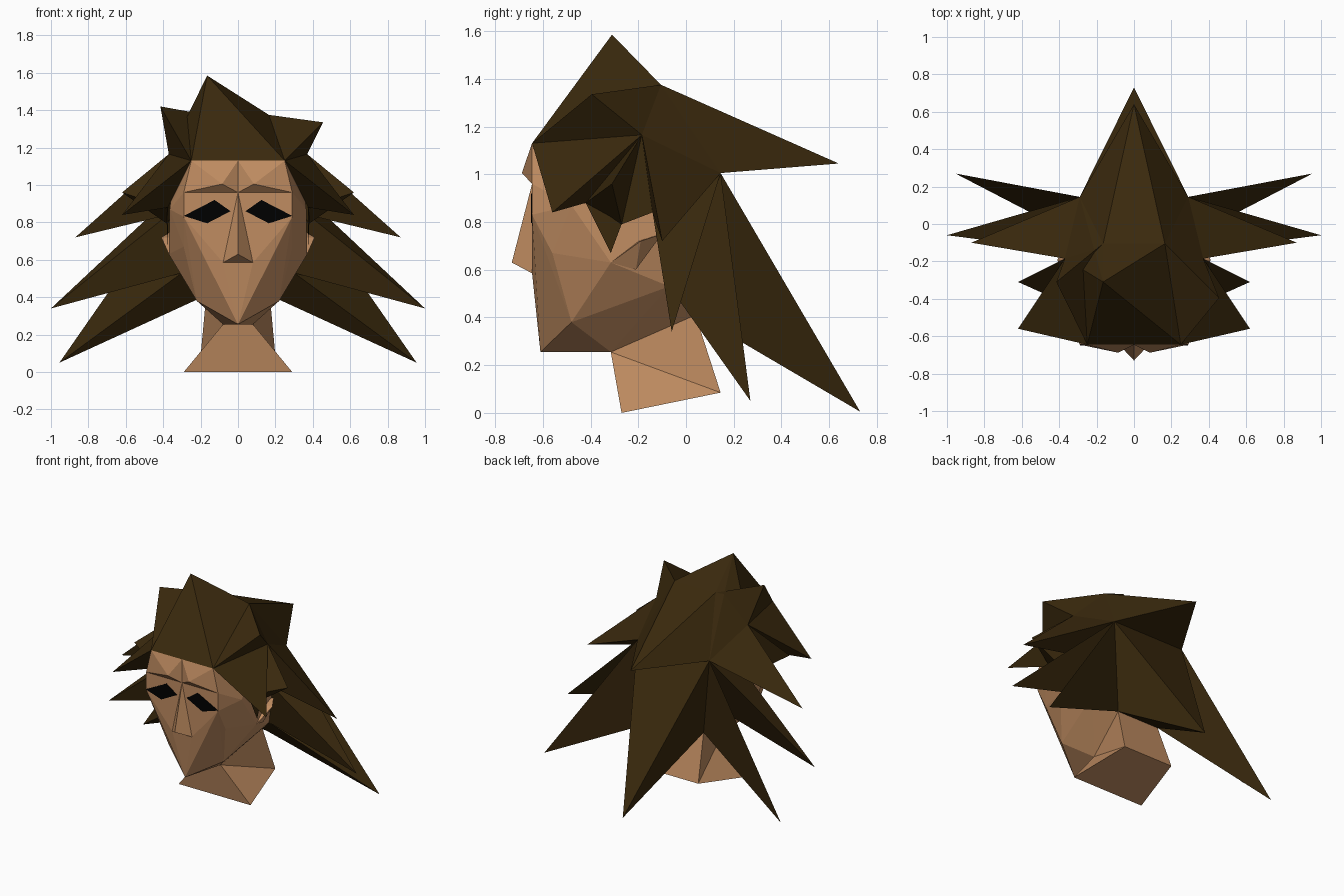
import bpy, bmesh

if "Cube" in bpy.data.objects:
    bpy.data.objects.remove(bpy.data.objects["Cube"])

def material(name, rgb):
    m = bpy.data.materials.new(name)
    m.diffuse_color = (*rgb, 1)
    m.use_nodes = True
    m.node_tree.nodes["Principled BSDF"].inputs["Base Color"].default_value = m.diffuse_color
    return m

SKIN = material("skin", (0.53, 0.265, 0.12))
HAIR = material("hair", (0.042, 0.022, 0.004))
BLACK = material("eye_black", (0, 0, 0))

def flip(p):
    return (-p[0], p[1], p[2])

def both(points):
    # symmetric point set; centre points are kept once
    return list(points) + [flip(p) for p in points if p[0]]

def hull(name, points, mat):
    bm = bmesh.new()
    for p in points:
        bm.verts.new(p)
    bmesh.ops.convex_hull(bm, input=bm.verts[:])
    loose = [v for v in bm.verts if not v.link_faces]
    bmesh.ops.delete(bm, geom=loose, context='VERTS')
    bmesh.ops.recalc_face_normals(bm, faces=bm.faces[:])
    me = bpy.data.meshes.new(name)
    bm.to_mesh(me)
    bm.free()
    me.materials.append(mat)
    ob = bpy.data.objects.new(name, me)
    bpy.context.collection.objects.link(ob)
    return ob

def pair(name, points, mat):
    hull("right_" + name, points, mat)
    hull("left_" + name, [flip(p) for p in points], mat)

# Shared joints of the hair and neck (right side)
HAIRLINE = (0.25, -0.645, 1.13)
TEMPLE = (0.37, -0.185, 1.165)
NAPE = (0.29, 0.145, 1.005)
CROWN = (0.165, -0.105, 1.375)
PEAK = (-0.165, -0.31, 1.585)
SIDE = (0.375, -0.42, 0.88)
EAR_FRONT = (0.375, -0.27, 0.79)
EAR_TOP = (0.375, -0.14, 0.84)
SKULL_LOW = (0.30, -0.07, 0.53)
NECK_BACK = (0.17, 0.04, 0.41)
JAW = (0.08, -0.315, 0.255)
NECK_BASE = (0.2, 0.145, 0.085)
BRIDGE = (0, -0.645, 0.96)

# Head and face
hull("head", both([
    HAIRLINE, (0.29, -0.645, 0.96), (0.29, -0.645, 0.83), (0.08, -0.645, 0.585),
    (0.29, -0.56, 0.67), (0.365, -0.48, 0.87), (0.22, -0.48, 0.38), (0, -0.61, 0.255),
    JAW, (0.37, -0.315, 0.63), (0.34, -0.19, 1.1), (0.35, -0.1, 0.75),
    SKULL_LOW, NECK_BACK, (0.27, 0.11, 0.98)]), SKIN)
hull("nose", both([BRIDGE, (0, -0.73, 0.63), (0.08, -0.645, 0.585), (0, -0.6, 0.6)]), SKIN)
pair("brow", [BRIDGE, (0.29, -0.645, 0.96), (0.085, -0.688, 1.005), HAIRLINE,
              (0, -0.645, 1.13), (0.1, -0.6, 1.03)], SKIN)
pair("ear", [(0.37, -0.315, 0.63), (0.41, -0.19, 0.72), (0.36, -0.1, 0.75),
             (0.35, -0.21, 0.60), (0.34, -0.2, 0.72)], SKIN)
pair("eye", [(x, y, z) for x, z in ((0.29, 0.835), (0.125, 0.92), (0.04, 0.86), (0.165, 0.795))
             for y in (-0.649, -0.63)], BLACK)

# Neck with its flared front
hull("neck", both([JAW, NECK_BASE, NECK_BACK]), SKIN)
hull("neck_front", both([JAW, NECK_BASE, (0.29, -0.27, 0)]), SKIN)

# Hair crown with its uneven tufts
hull("hair_crown", both([HAIRLINE, TEMPLE, NAPE, CROWN]) + [PEAK], HAIR)
tuft_base = [HAIRLINE, TEMPLE, CROWN]
hull("right_top_tuft", tuft_base + [(0.455, -0.395, 1.335)], HAIR)
hull("left_top_tuft", [flip(p) for p in tuft_base] + [(-0.415, -0.31, 1.42)], HAIR)

# Back spikes
hull("upper_back_spike", both([CROWN, NAPE, (0, 0.64, 1.045)]), HAIR)
hull("lower_back_spike", both([NAPE, NECK_BACK, (0, 0.73, 0.005)]), HAIR)

# Side spikes: tip first, then the base
for name, points in {
    "front_lock": [(0.62, -0.56, 0.84), HAIRLINE, TEMPLE, SIDE],
    "temple_spike": [(0.62, -0.31, 0.96), TEMPLE, SIDE, EAR_FRONT],
    "sideburn": [(0.375, -0.315, 0.67), (0.385, -0.32, 0.87), TEMPLE, SIDE, EAR_FRONT],
    "ear_lock": [(0.34, -0.18, 0.9), TEMPLE, EAR_FRONT, EAR_TOP],
    "upper_side_spike": [(0.87, -0.10, 0.72), TEMPLE, NAPE, EAR_TOP],
    "middle_side_spike": [(1.0, -0.06, 0.34), NAPE, EAR_TOP, SKULL_LOW],
    "lower_side_spike": [(0.955, 0.27, 0.05), NAPE, NECK_BACK, SKULL_LOW],
}.items():
    pair(name, points, HAIR)
